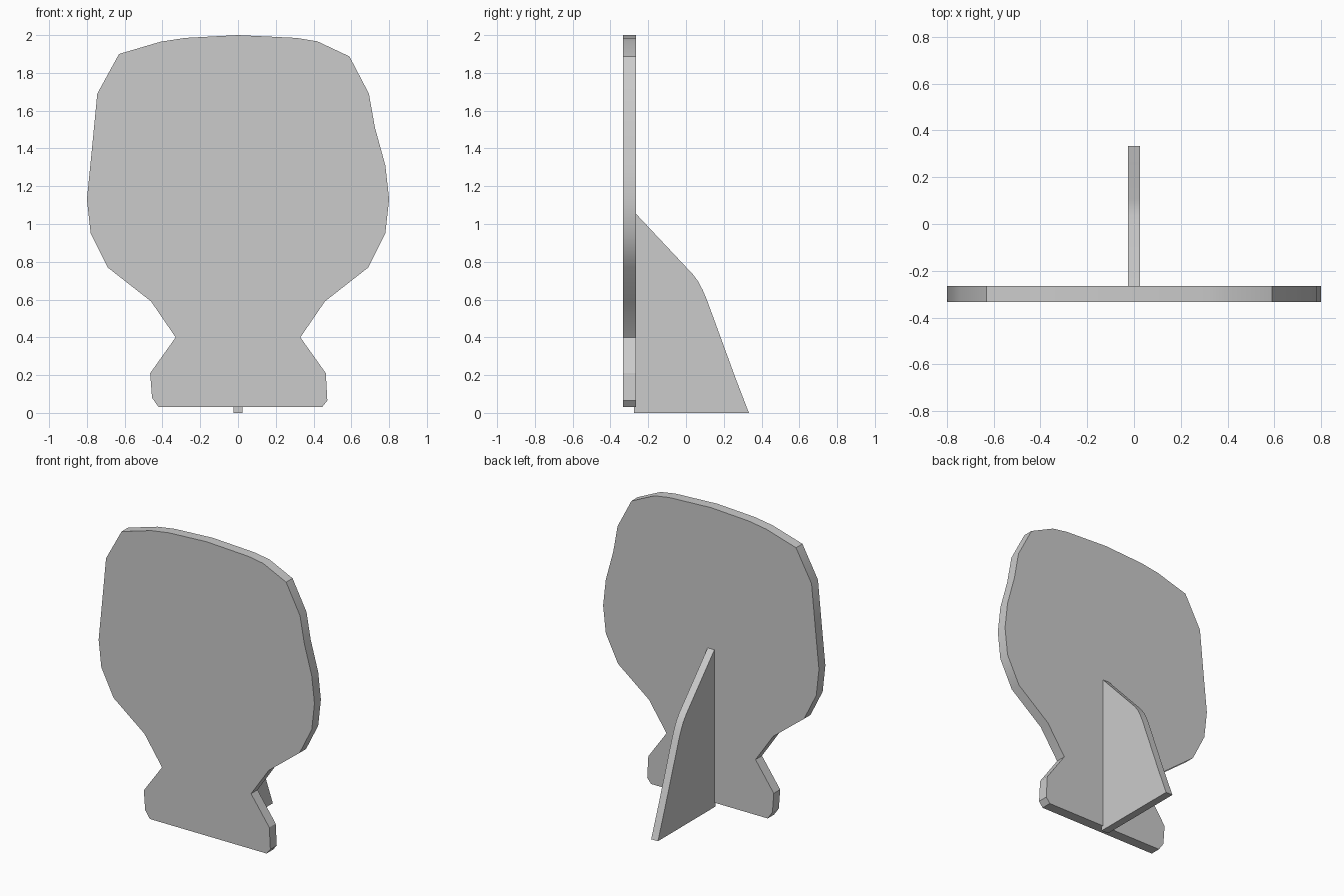
import bpy, bmesh, math
from mathutils import Vector

if "Cube" in bpy.data.objects:
    bpy.data.objects.remove(bpy.data.objects["Cube"])


def extruded_plate(name, points, offset):
    """Extrude a closed outline along a vector into a solid plate."""
    bm = bmesh.new()
    face = bm.faces.new([bm.verts.new(p) for p in points])
    result = bmesh.ops.extrude_face_region(bm, geom=[face], use_keep_orig=True)
    verts = [g for g in result["geom"] if isinstance(g, bmesh.types.BMVert)]
    bmesh.ops.translate(bm, verts=verts, vec=Vector(offset))
    bmesh.ops.recalc_face_normals(bm, faces=bm.faces)
    mesh = bpy.data.meshes.new(name)
    bm.to_mesh(mesh)
    bm.free()
    obj = bpy.data.objects.new(name, mesh)
    bpy.context.collection.objects.link(obj)
    bpy.ops.object.select_all(action='DESELECT')
    obj.select_set(True)
    bpy.context.view_layer.objects.active = obj
    bpy.ops.object.shade_smooth_by_angle(angle=math.radians(30))
    return obj


# Front panel: the waist is symmetric, the top and foot differ per side
waist = [(0.80, 1.13), (0.78, 0.95), (0.69, 0.77), (0.46, 0.59),
         (0.33, 0.40), (0.465, 0.21)]
right_top = [(0, 2.0), (0.31, 1.985), (0.42, 1.967), (0.59, 1.887),
             (0.693, 1.69), (0.725, 1.51), (0.78, 1.31)]
foot = [(0.473, 0.065), (0.445, 0.03), (-0.42, 0.03), (-0.455, 0.08)]
left_top = [(-0.775, 1.38), (-0.745, 1.69), (-0.63, 1.90),
            (-0.41, 1.965), (-0.28, 1.985)]
outline = (right_top + waist + foot
           + [(-x, z) for x, z in reversed(waist)] + left_top)
extruded_plate("front_panel", [(x, -0.333, z) for x, z in outline], (0, 0.068, 0))

# Rear support fin
fin = [(-0.275, 0), (0.333, 0), (0.26, 0.19), (0.11, 0.60), (0.09, 0.647),
       (0.065, 0.695), (0.035, 0.735), (-0.275, 1.065)]
extruded_plate("rear_support", [(-0.025, y, z) for y, z in fin], (0.05, 0, 0))
